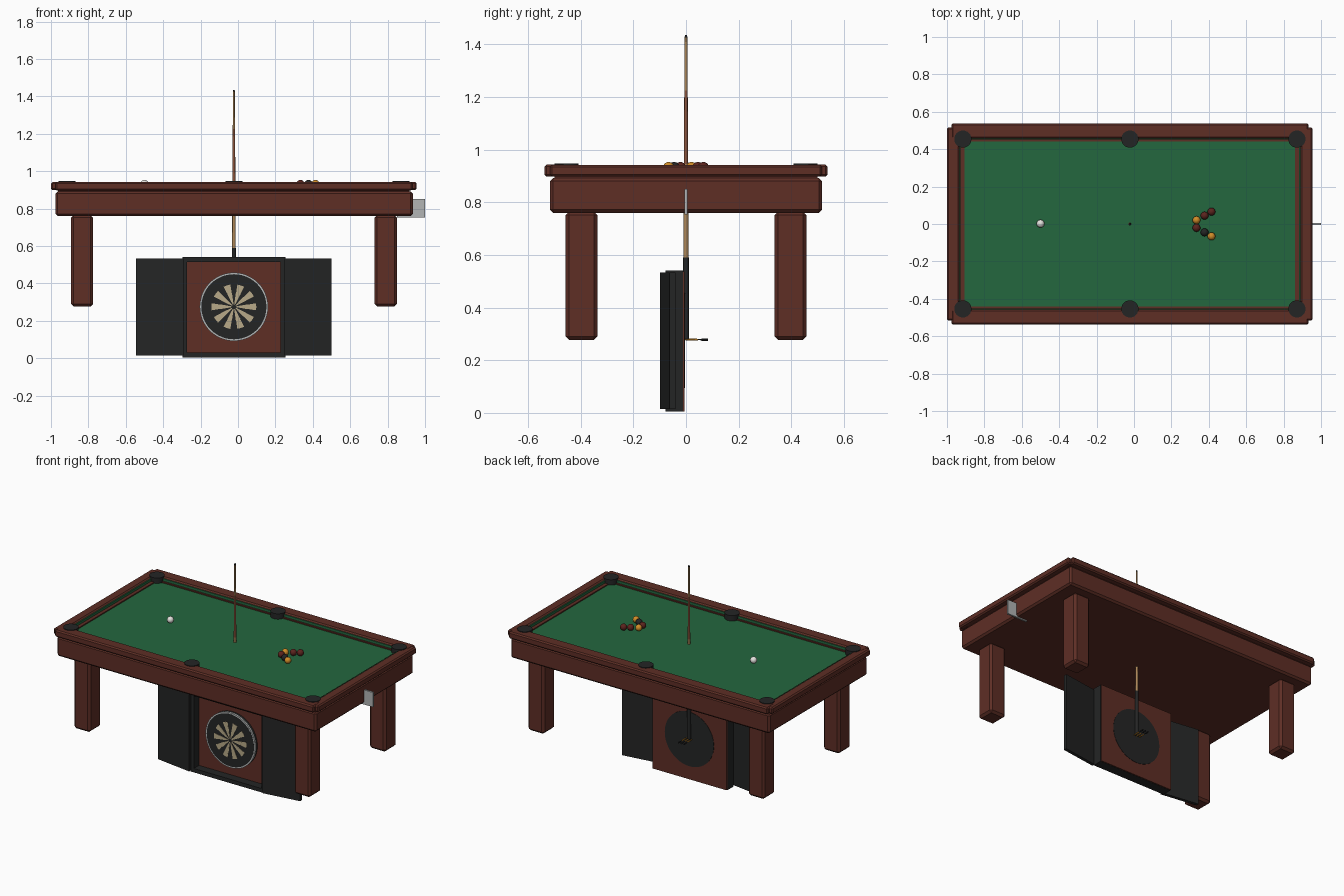
import bpy, bmesh, math

if "Cube" in bpy.data.objects:
    bpy.data.objects.remove(bpy.data.objects["Cube"])

CX = -0.022  # centre line of the table along x


def material(name, r, g, b):
    lin = [((v / 255 + 0.055) / 1.055) ** 2.4 if v > 10 else v / 3295 for v in (r, g, b)]
    m = bpy.data.materials.new(name)
    m.diffuse_color = (*lin, 1)
    m.use_nodes = True
    m.node_tree.nodes["Principled BSDF"].inputs["Base Color"].default_value = m.diffuse_color
    return m


WOOD = material("mahogany", 94, 46, 37)
FELT = material("green_felt", 35, 103, 62)
BLACK = material("black", 36, 37, 37)
TAN = material("tan_wood", 172, 134, 88)
BROWN = material("cue_brown", 140, 84, 60)
BEIGE = material("beige", 184, 170, 136)
GREY = material("grey_metal", 178, 181, 181)
WHITE = material("white", 228, 226, 222)
GOLD = material("amber", 208, 140, 40)
DARK_RED = material("dark_red", 92, 36, 30)


def make(name, bm, mat, smooth=False):
    bmesh.ops.recalc_face_normals(bm, faces=bm.faces)
    me = bpy.data.meshes.new(name)
    bm.to_mesh(me)
    bm.free()
    me.materials.append(mat)
    ob = bpy.data.objects.new(name, me)
    bpy.context.collection.objects.link(ob)
    if smooth:
        bpy.context.view_layer.objects.active = ob
        ob.select_set(True)
        bpy.ops.object.shade_smooth_by_angle(angle=math.radians(35))
        ob.select_set(False)
    return ob


def prism(name, pts, z0, z1, mat, bevel=0.0):
    """Extrude an xy outline from z0 to z1."""
    bm = bmesh.new()
    f = bm.faces.new([bm.verts.new((x, y, z0)) for x, y in pts])
    r = bmesh.ops.extrude_face_region(bm, geom=[f])
    for v in r["geom"]:
        if isinstance(v, bmesh.types.BMVert):
            v.co.z = z1
    ob = make(name, bm, mat)
    if bevel:
        b = ob.modifiers.new("bevel", "BEVEL")
        b.width, b.segments = bevel, 1
    return ob


def box(name, x0, x1, y0, y1, z0, z1, mat, bevel=0.0):
    return prism(name, [(x0, y0), (x1, y0), (x1, y1), (x0, y1)], z0, z1, mat, bevel)


def lathe(name, profile, loc, mat, axis="z", n=24):
    """Revolve (radius, height) points; axis y sends height to +y."""
    bm = bmesh.new()
    rings = []
    for r, h in profile:
        ring = []
        for i in range(n):
            a = 2 * math.pi * i / n
            c, s = r * math.cos(a), r * math.sin(a)
            p = (c, s, h) if axis == "z" else (c, h, s)
            ring.append(bm.verts.new([p[k] + loc[k] for k in range(3)]))
        rings.append(ring)
    for a, b in zip(rings, rings[1:]):
        for i in range(n):
            bm.faces.new((a[i], a[(i + 1) % n], b[(i + 1) % n], b[i]))
    bm.faces.new(rings[0])
    bm.faces.new(rings[-1])
    return make(name, bm, mat, True)


# Table body and legs
box("apron", CX - 0.954, CX + 0.957, -0.517, 0.517, 0.76, 0.892, WOOD, 0.012)
box("bed", CX - 0.94, CX + 0.94, -0.5, 0.5, 0.885, 0.9, WOOD)
for sx in (-1, 1):
    for sy in (-1, 1):
        x, y = CX + sx * 0.812, sy * 0.397
        box("leg", x - 0.06, x + 0.06, y - 0.061, y + 0.061, 0.277, 0.765, WOOD, 0.014)

# Playing surface
box("felt", CX - 0.925, CX + 0.925, -0.47, 0.47, 0.897, 0.911, FELT)

# Rails, green cushion faces and the thin wooden trim at their foot
for s in (-1, 1):
    box("long_rail", CX - 0.955, CX + 0.955, *sorted((s * 0.458, s * 0.538)), 0.897, 0.943, WOOD, 0.008)
    box("end_rail", *sorted((CX + s * 0.912, CX + s * 0.977)), -0.517, 0.517, 0.898, 0.942, WOOD, 0.008)
    box("long_cushion", CX - 0.91, CX + 0.91, *sorted((s * 0.453, s * 0.462)), 0.905, 0.934, FELT)
    box("end_cushion", *sorted((CX + s * 0.905, CX + s * 0.914)), -0.455, 0.455, 0.905, 0.934, FELT)
    box("long_trim", CX - 0.903, CX + 0.903, *sorted((s * 0.442, s * 0.4535)), 0.905, 0.918, WOOD)
    box("end_trim", *sorted((CX + s * 0.883, CX + s * 0.9055)), -0.453, 0.453, 0.905, 0.918, WOOD)

# Pockets
for px in (-0.893, 0, 0.893):
    for sy in (-1, 1):
        lathe("pocket", [(0.046, 0.9), (0.046, 0.947)], (CX + px, sy * 0.454, 0), BLACK)

# Balls
for x, y, mat in [(-0.5, 0.002, WHITE), (0.334, 0.021, GOLD), (0.377, 0.045, DARK_RED),
                  (0.414, 0.066, DARK_RED), (0.334, -0.021, DARK_RED),
                  (0.377, -0.045, BLACK), (0.414, -0.066, GOLD)]:
    bm = bmesh.new()
    bmesh.ops.create_uvsphere(bm, u_segments=20, v_segments=12, radius=0.021)
    bmesh.ops.translate(bm, verts=bm.verts, vec=(x, y, 0.932))
    make("ball", bm, mat, True)

# Cue standing upright through the table
for name, r0, z0, r1, z1, mat in [("cue_butt", 0.012, 0.28, 0.0105, 0.59, BLACK),
                                  ("cue_handle", 0.0095, 0.59, 0.008, 0.945, TAN),
                                  ("cue_middle", 0.008, 0.945, 0.0065, 1.225, BROWN),
                                  ("cue_shaft", 0.0062, 1.225, 0.005, 1.425, TAN),
                                  ("cue_tip", 0.005, 1.425, 0.0045, 1.435, BLACK)]:
    lathe(name, [(r0, z0), (r1, z1)], (CX, 0, 0), mat, n=16)

# Small plate bracket at the table end
box("bracket", 0.85, 1.0, -0.006, 0.006, 0.753, 0.85, GREY)

# Dartboard cabinet: back panel, frame bars and open doors
box("cabinet_back", CX - 0.274, CX + 0.274, -0.022, -0.005, 0.006, 0.538, WOOD)
for s in (-1, 1):
    box("cabinet_side", *sorted((CX + s * 0.25, CX + s * 0.276)), -0.077, -0.012, 0.005, 0.54, BLACK)
    z = 0.2725 + s * 0.2545
    box("cabinet_bar", CX - 0.25, CX + 0.25, -0.077, -0.012, z - 0.013, z + 0.013, BLACK)
    door = [(0.27, -0.098), (0.523, -0.062), (0.523, -0.04), (0.27, -0.077)]
    prism("cabinet_door", [(CX + s * x, y) for x, y in door], 0.014, 0.534, BLACK)

# Dartboard with wire ring and ten pale sectors
BZ = 0.275
lathe("dartboard", [(0.181, -0.045), (0.181, -0.003)], (CX, 0, BZ), BLACK, "y", 48)
lathe("dartboard_ring", [(0.173, -0.0455), (0.173, -0.049), (0.183, -0.049),
                         (0.183, -0.04), (0.18, -0.04)][1:], (CX, 0.0, BZ), GREY, "y", 48)
lathe("dartboard_face", [(0.174, -0.048), (0.174, -0.0495)], (CX, 0, BZ), BLACK, "y", 48)
bm = bmesh.new()
for i in range(10):
    mid = math.radians(36 * i)
    for r0, r1 in ((0.012, 0.075), (0.075, 0.12)):
        w = math.radians(9 if r0 > 0.05 else 10)
        pts = [(r0, -w), (r1, -w), (r1, 0), (r1, w), (r0, w)]
        f = bm.faces.new([bm.verts.new((CX + r * math.cos(mid + a), -0.0515, BZ + r * math.sin(mid + a)))
                          for r, a in pts])
        ext = bmesh.ops.extrude_face_region(bm, geom=[f])
        for v in ext["geom"]:
            if isinstance(v, bmesh.types.BMVert):
                v.co.y = -0.049
make("dartboard_sectors", bm, BEIGE)

# Darts behind the board
for dx in (-0.02, 0, 0.02):
    at = (CX + dx, 0, 0.278)
    lathe("dart_barrel", [(0.002, -0.004), (0.004, 0.012), (0.004, 0.042), (0.002, 0.046)], at, GOLD, "y", 10)
    lathe("dart_shaft", [(0.002, 0.046), (0.002, 0.06)], at, BLACK, "y", 8)
    lathe("dart_flight", [(0.002, 0.055), (0.005, 0.062), (0.005, 0.083)], at, BLACK, "y", 8)
